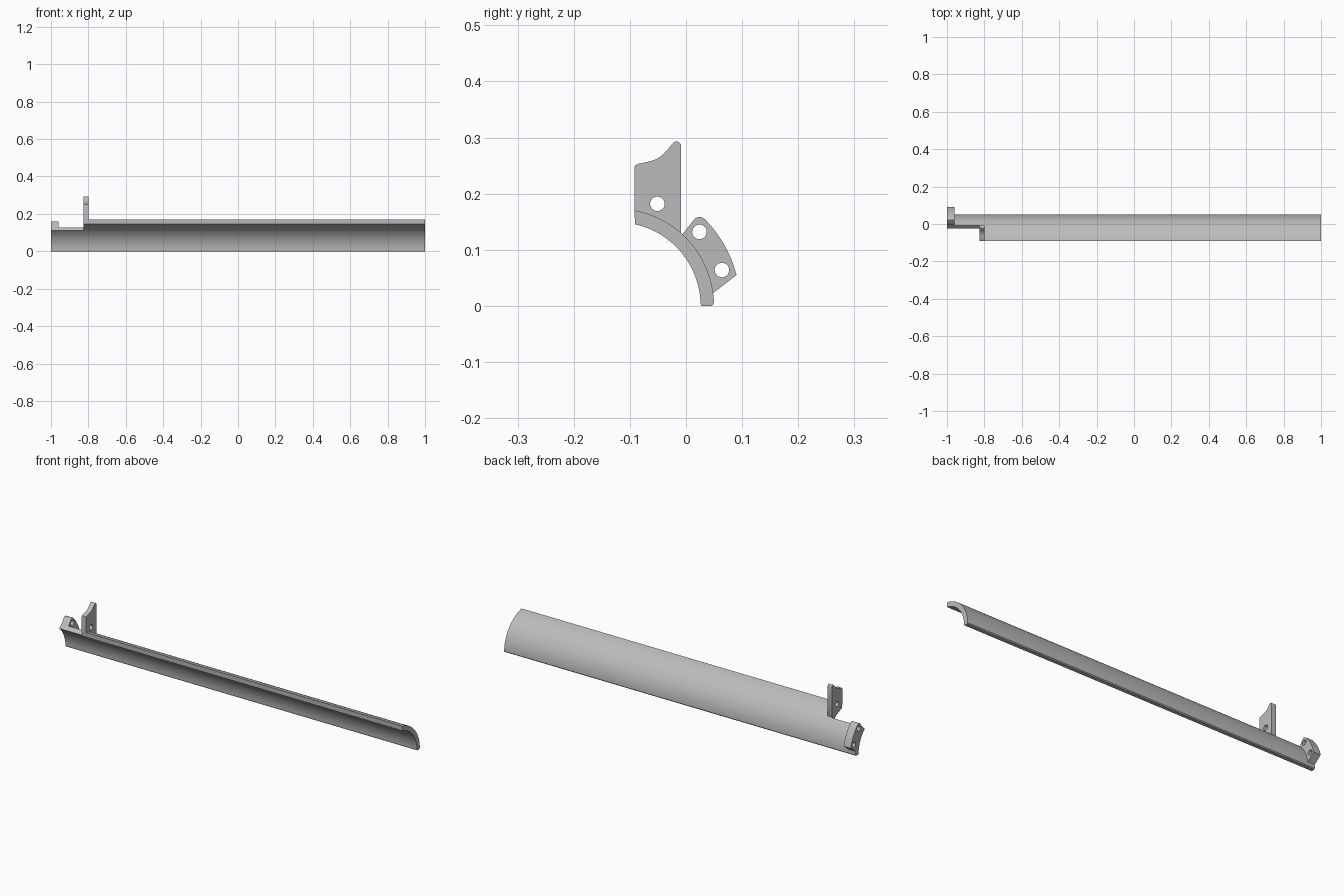
import bpy, bmesh
from math import cos, sin, pi, radians
from mathutils import Matrix

if "Cube" in bpy.data.objects:
    bpy.data.objects.remove(bpy.data.objects["Cube"])

grey = bpy.data.materials.new("plain grey")
grey.use_nodes = True
COLOUR = (0.5, 0.5, 0.5, 1)
grey.diffuse_color = COLOUR
grey.node_tree.nodes["Principled BSDF"].inputs["Base Color"].default_value = COLOUR

# Shared centre of all the arcs, in the y-z section plane
CY = -0.123
R_IN, R_OUT, R_LUG = 0.149, 0.173, 0.22
# Maps section (u, v, depth) to world (y, z, x)
SECTION = Matrix(((0, 0, 1, 0), (1, 0, 0, 0), (0, 1, 0, 0), (0, 0, 0, 1)))


def arc(r, a, b, n, cy=CY, cz=0):
    """Points on an arc from angle a to b, in degrees."""
    angles = [radians(a + (b - a) * i / n) for i in range(n + 1)]
    return [(cy + r * cos(t), cz + r * sin(t)) for t in angles]


def hole(y, z):
    return arc(0.013, 0, 345, 23, y, z)


def extrude(name, x0, x1, outline, holes=()):
    """Fill a y-z outline, less its holes, and extrude it along x."""
    curve = bpy.data.curves.new(name, "CURVE")
    curve.dimensions = "2D"
    curve.fill_mode = "BOTH"
    curve.extrude = (x1 - x0) / 2
    for loop in (outline, *holes):
        spline = curve.splines.new("POLY")
        spline.points.add(len(loop) - 1)
        for point, (y, z) in zip(spline.points, loop):
            point.co = (y, z, 0, 1)
        spline.use_cyclic_u = True
    temp = bpy.data.objects.new(name, curve)
    mesh = bpy.data.meshes.new_from_object(temp)
    bpy.data.objects.remove(temp)

    bm = bmesh.new()
    bm.from_mesh(mesh)
    bmesh.ops.remove_doubles(bm, verts=bm.verts, dist=1e-5)
    bm.transform(Matrix.Translation(((x0 + x1) / 2, 0, 0)) @ SECTION)
    bmesh.ops.recalc_face_normals(bm, faces=bm.faces)
    bm.to_mesh(mesh)
    bm.free()
    mesh.materials.clear()
    mesh.materials.append(grey)
    obj = bpy.data.objects.new(name, mesh)
    bpy.context.collection.objects.link(obj)
    bpy.ops.object.select_all(action="DESELECT")
    obj.select_set(True)
    bpy.context.view_layer.objects.active = obj
    bpy.ops.object.shade_smooth_by_angle(angle=radians(30))


def shell(name, x0, x1, end_in, end_out):
    """Curved wall with slightly rounded lower corners."""
    foot = [(0.028, 0), (0.046, 0)]
    extrude(name, x0, x1,
            foot + arc(R_OUT, 1.5, end_out, 36) + arc(R_IN, end_in, 1.5, 36))


# Long curved wall, and its lower strip at the mounting end
shell("curved_wall", -0.825, 1, 77.5, 79.7)
shell("lower_wall_end", -1, -0.825, 48.5, 48)

# Tall upright tab with a scooped top edge and rounded tip
tall = (arc(R_OUT - 0.003, 79.5, 48.5, 16)
        + [(-0.009, 0.13)]
        + arc(0.008, 0, 140, 8, -0.017, 0.285)
        + [(-0.035, 0.276), (-0.043, 0.268), (-0.052, 0.262),
           (-0.063, 0.258), (-0.086, 0.253), (-0.091, 0.25), (-0.092, 0.245)])
extrude("tall_tab", -0.825, -0.8, tall, [hole(-0.051, 0.182)])

# Low curved tab with two holes, following the wall
low = (arc(R_OUT - 0.003, 47.5, 7, 16)
       + arc(R_LUG, 14.5, 43, 16)
       + [(0.033, 0.155), (0.028, 0.158), (0.022, 0.159), (0.016, 0.156)])
extrude("low_tab", -1, -0.96, low, [hole(0.024, 0.132), hole(0.064, 0.064)])
